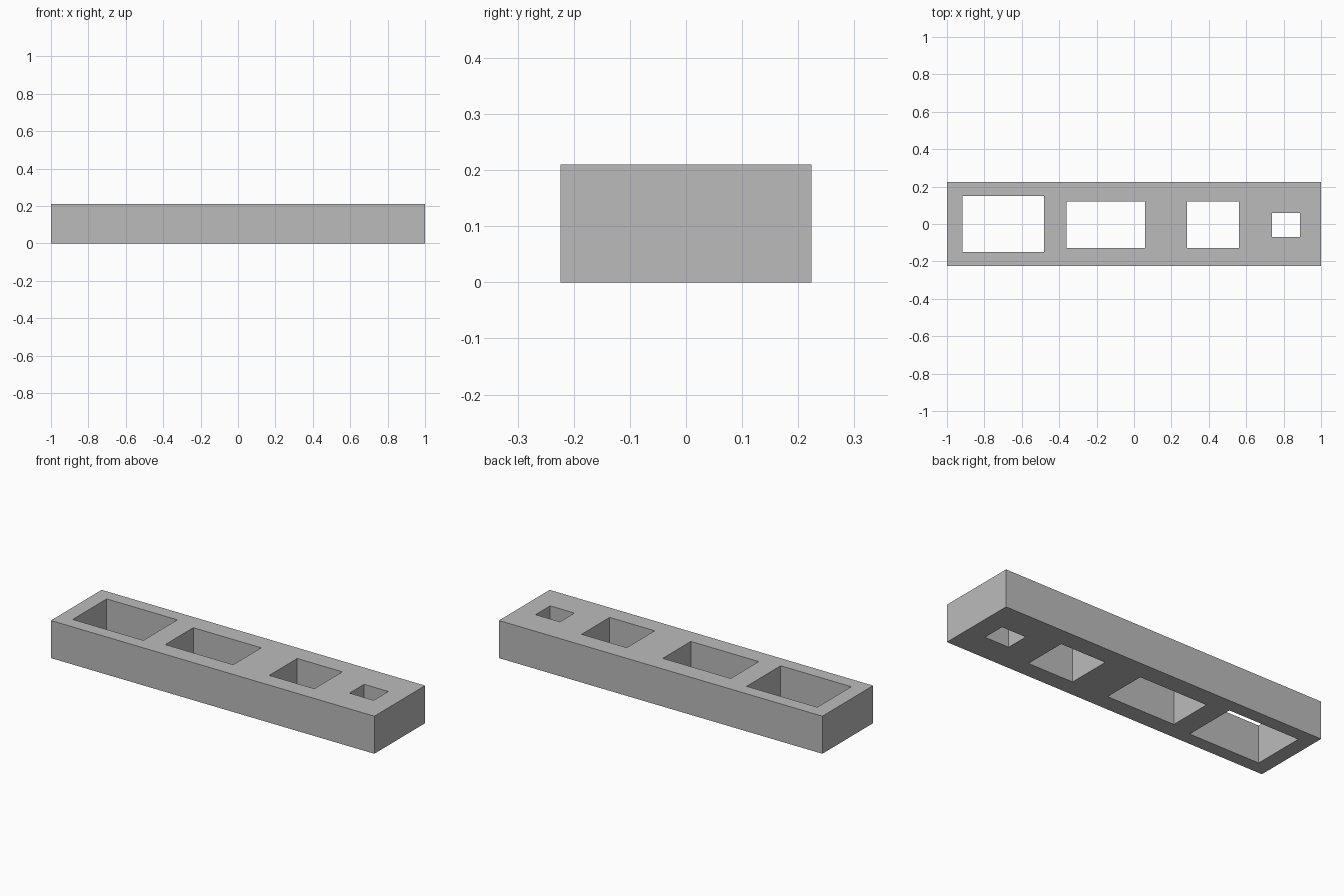
import bpy

cube = bpy.data.objects.get("Cube")
if cube:
    bpy.data.objects.remove(cube, do_unlink=True)

grey = bpy.data.materials.new("plain grey")
grey.use_nodes = True
colour = (0.5, 0.5, 0.5, 1)
grey.diffuse_color = colour
grey.node_tree.nodes["Principled BSDF"].inputs["Base Color"].default_value = colour


def box(name, x0, x1, y0, y1, z0, z1):
    """Box given by its limits on each axis."""
    bpy.ops.mesh.primitive_cube_add(
        size=1, location=((x0 + x1) / 2, (y0 + y1) / 2, (z0 + z1) / 2))
    obj = bpy.context.object
    obj.name = name
    obj.scale = (x1 - x0, y1 - y0, z1 - z0)
    bpy.ops.object.transform_apply(location=False, rotation=False, scale=True)
    obj.data.materials.append(grey)
    return obj


# Solid bar
bar = box("bar", -1, 1, -0.224, 0.224, 0, 0.21)

# Four rectangular openings, large to small, cut right through the bar
openings = [
    (-0.917, -0.48, -0.15, 0.15),
    (-0.36, 0.06, -0.128, 0.119),
    (0.283, 0.562, -0.128, 0.119),
    (0.738, 0.888, -0.069, 0.06),
]
for number, limits in enumerate(openings, 1):
    cutter = box(f"opening_cutter_{number}", *limits, -0.1, 0.3)
    cutter.hide_render = True
    cutter.hide_set(True)
    cutter.display_type = 'WIRE'
    cut = bar.modifiers.new(f"opening_{number}", 'BOOLEAN')
    cut.operation = 'DIFFERENCE'
    cut.solver = 'EXACT'
    cut.object = cutter
